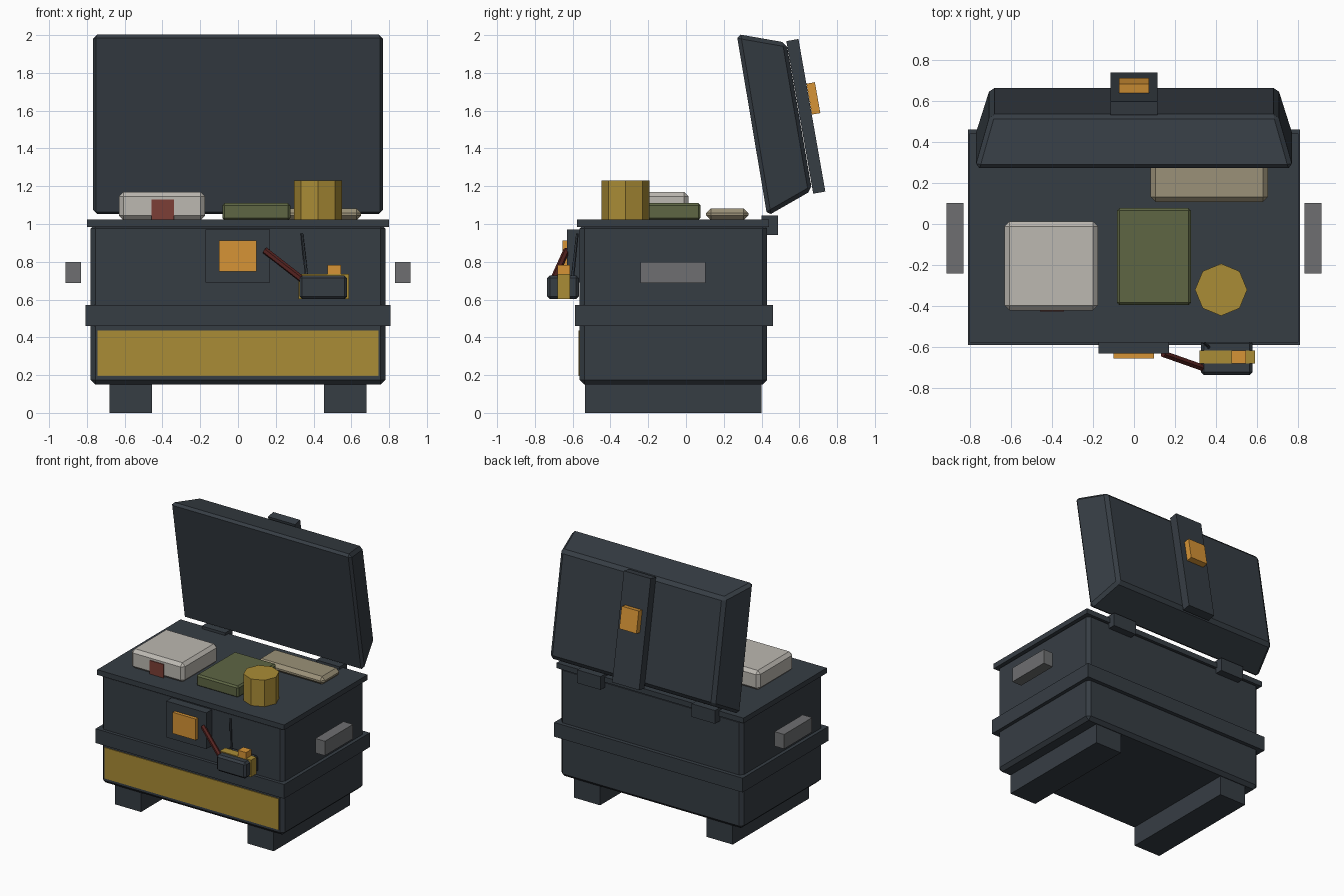
import bpy, bmesh, math
from mathutils import Vector, Matrix

if "Cube" in bpy.data.objects:
    bpy.data.objects.remove(bpy.data.objects["Cube"])


def material(name, r, g, b):
    m = bpy.data.materials.new(name)
    lin = [(c / 255 / 12.92) if c < 11 else ((c / 255 + 0.055) / 1.055) ** 2.4 for c in (r, g, b)]
    m.diffuse_color = (*lin, 1)
    m.use_nodes = True
    m.node_tree.nodes["Principled BSDF"].inputs["Base Color"].default_value = m.diffuse_color
    return m


DARK = material("dark slate", 54, 61, 68)
YELLOW = material("mustard yellow", 170, 140, 54)
ORANGE = material("orange", 214, 148, 54)
WHITE = material("off white", 188, 184, 177)
GREEN = material("olive green", 94, 102, 68)
TAN = material("tan", 155, 145, 120)
RED = material("brick red", 124, 62, 54)
GREY = material("mid grey", 110, 111, 113)
STRAP = material("dark red", 84, 34, 31)


def finish(name, bm, mat, bevel=0.0):
    if bevel:
        bmesh.ops.bevel(bm, geom=bm.edges[:], offset=bevel, segments=1, affect='EDGES')
    bmesh.ops.recalc_face_normals(bm, faces=bm.faces[:])
    me = bpy.data.meshes.new(name)
    bm.to_mesh(me)
    bm.free()
    me.materials.append(mat)
    ob = bpy.data.objects.new(name, me)
    bpy.context.collection.objects.link(ob)
    return ob


def box(name, x, y, z, mat, bevel=0.0, tilt=0.0):
    """Box from (min, max) pairs, optionally tilted about x."""
    bm = bmesh.new()
    size = [b - a for a, b in (x, y, z)]
    mid = [(a + b) / 2 for a, b in (x, y, z)]
    bmesh.ops.create_cube(bm, size=1, matrix=Matrix.Diagonal((*size, 1)))
    ob = finish(name, bm, mat, bevel)
    ob.location = mid
    ob.rotation_euler.x = tilt
    return ob


def rod(name, a, b, r1, r2, sides, mat, turn=0.0):
    """Cylinder or cone between two points."""
    a, b = Vector(a), Vector(b)
    bm = bmesh.new()
    rot = (b - a).to_track_quat('Z', 'Y').to_matrix().to_4x4()
    bmesh.ops.create_cone(bm, cap_ends=True, segments=sides, radius1=r1, radius2=r2,
                          depth=(b - a).length,
                          matrix=Matrix.Translation((a + b) / 2) @ rot @ Matrix.Rotation(turn, 4, 'Z'))
    return finish(name, bm, mat)


# Chest body, band and rim
box("body", (-0.78, 0.78), (-0.563, 0.43), (0.15, 1.0), DARK, 0.025)
box("middle_band", (-0.807, 0.807), (-0.588, 0.46), (0.46, 0.57), DARK)
box("top_rim", (-0.80, 0.80), (-0.578, 0.44), (0.985, 1.025), DARK)
box("front_panel", (-0.745, 0.745), (-0.569, -0.561), (0.195, 0.435), YELLOW)

# Mirrored skids, side handles and hinges
for s, side in ((-1, "left"), (1, "right")):
    def span(a, b):
        return tuple(sorted((s * a, s * b)))
    box(side + "_skid", span(0.455, 0.68), (-0.535, 0.40), (0, 0.16), DARK)
    box(side + "_handle", span(0.83, 0.912), (-0.24, 0.103), (0.688, 0.80), GREY)
    box(side + "_hinge", span(0.39, 0.59), (0.40, 0.487), (0.943, 1.045), DARK)

# Front latch
box("latch_plate", (-0.173, 0.17), (-0.63, -0.55), (0.69, 0.97), DARK)
box("latch", (-0.10, 0.097), (-0.655, -0.62), (0.748, 0.912), ORANGE)

# Open lid: tapered slab leaning forward, opening side wider than the outer side
bm = bmesh.new()
profile = [(0.268, 2.006, 0.775), (0.532, 1.96, 0.70), (0.667, 1.178, 0.70), (0.43, 1.042, 0.775)]
rings = [[bm.verts.new((s * w, y, z)) for y, z, w in profile] for s in (-1, 1)]
for ring in rings:
    bm.faces.new(ring)
for i in range(4):
    j = (i + 1) % 4
    bm.faces.new((rings[0][i], rings[0][j], rings[1][j], rings[1][i]))
finish("lid", bm, DARK, 0.022)
TILT = math.radians(10)
box("lid_strap", (-0.115, 0.115), (0.602, 0.667), (1.16, 1.98), DARK, tilt=TILT)
box("lid_latch", (-0.073, 0.073), (0.652, 0.697), (1.582, 1.748), ORANGE, tilt=TILT)

# Supplies on the top
box("white_case", (-0.63, -0.175), (-0.42, 0.013), (1.02, 1.17), WHITE, 0.024)
box("red_label", (-0.457, -0.34), (-0.426, -0.418), (1.022, 1.13), RED)
box("green_case", (-0.083, 0.277), (-0.395, 0.077), (1.02, 1.11), GREEN, 0.012)
box("tan_case", (0.08, 0.652), (0.107, 0.33), (1.02, 1.083), TAN, 0.025)
rod("yellow_can", (0.424, -0.32, 1.02), (0.424, -0.32, 1.23), 0.127, 0.127, 8, YELLOW)

# Hanging gadget with strap and aerial
box("gadget_case", (0.325, 0.578), (-0.735, -0.567), (0.602, 0.728), DARK, 0.015)
box("gadget_band", (0.32, 0.588), (-0.68, -0.615), (0.604, 0.735), YELLOW)
box("gadget_button", (0.475, 0.545), (-0.68, -0.615), (0.73, 0.782), ORANGE)
rod("gadget_strap", (0.142, -0.632, 0.86), (0.335, -0.70, 0.71), 0.018, 0.018, 6, STRAP)
rod("gadget_aerial", (0.363, -0.60, 0.72), (0.338, -0.575, 0.95), 0.009, 0.007, 6, DARK)
